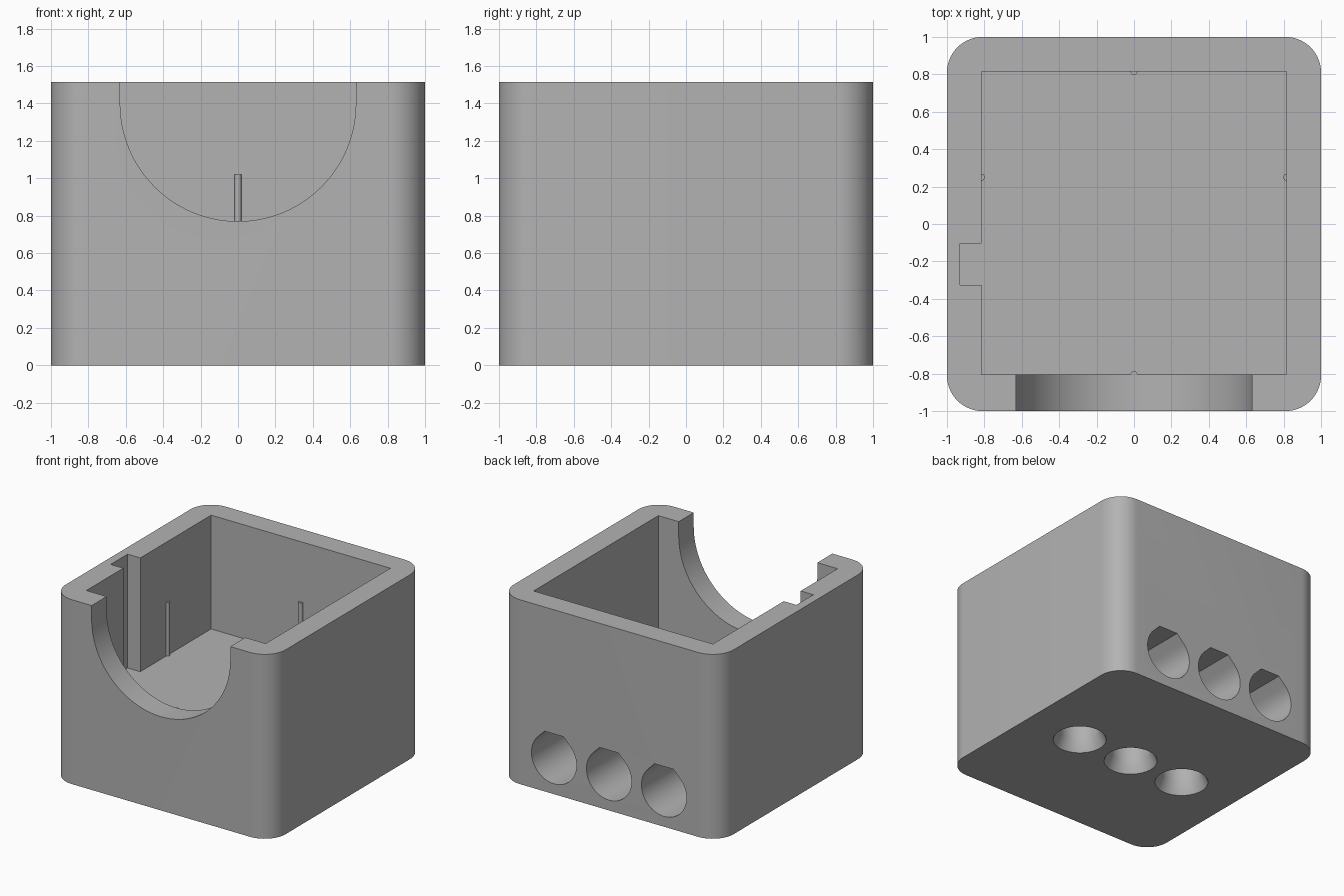
import bpy, bmesh, math

if "Cube" in bpy.data.objects:
    bpy.data.objects.remove(bpy.data.objects["Cube"])

HEIGHT = 1.515
FLOOR = 0.58
BORE_Z = 0.29

plastic = bpy.data.materials.new("plain_grey")
plastic.diffuse_color = (0.45, 0.45, 0.45, 1)
plastic.use_nodes = True
plastic.node_tree.nodes["Principled BSDF"].inputs["Base Color"].default_value = plastic.diffuse_color


def prism(name, profile, lo, hi, axis="Z"):
    """Extrude a 2D profile: (x, y) along Z, or (x, z) along Y."""
    bm = bmesh.new()
    place = (lambda a, b, t: (a, b, t)) if axis == "Z" else (lambda a, b, t: (a, t, b))
    rings = [[bm.verts.new(place(a, b, t)) for a, b in profile] for t in (lo, hi)]
    n = len(profile)
    bm.faces.new(rings[0])
    bm.faces.new(rings[1])
    for i in range(n):
        j = (i + 1) % n
        bm.faces.new((rings[0][i], rings[0][j], rings[1][j], rings[1][i]))
    bmesh.ops.recalc_face_normals(bm, faces=bm.faces)
    mesh = bpy.data.meshes.new(name)
    bm.to_mesh(mesh)
    bm.free()
    mesh.materials.append(plastic)
    ob = bpy.data.objects.new(name, mesh)
    bpy.context.collection.objects.link(ob)
    return ob


def arc(cx, cy, r, start, end, steps):
    angles = [math.radians(start + (end - start) * i / steps) for i in range(steps + 1)]
    return [(cx + r * math.cos(t), cy + r * math.sin(t)) for t in angles]


def rect(x0, x1, y0, y1):
    return [(x0, y0), (x1, y0), (x1, y1), (x0, y1)]


def combine(target, tool, operation):
    bpy.context.view_layer.objects.active = target
    mod = target.modifiers.new("cut", "BOOLEAN")
    mod.operation, mod.solver, mod.object = operation, "EXACT", tool
    bpy.ops.object.modifier_apply(modifier=mod.name)
    bpy.data.objects.remove(tool)


# Outer block with rounded vertical corners
outline = []
for k, (sx, sy) in enumerate([(1, 1), (-1, 1), (-1, -1), (1, -1)]):
    outline += arc(0.81 * sx, 0.81 * sy, 0.19, 90 * k, 90 * k + 90, 14)
body = prism("housing", outline, 0, HEIGHT)

# Main cavity and side slot as one pocket
pocket = [(-0.815, -0.805), (0.815, -0.805), (0.815, 0.815), (-0.815, 0.815),
          (-0.815, -0.105), (-0.93, -0.105), (-0.93, -0.325), (-0.815, -0.325)]
combine(body, prism("cavity", pocket, FLOOR, 2), "DIFFERENCE")

# U-shaped opening in the front wall
opening = arc(0, 1.4, 0.63, 180, 360, 56) + [(0.63, 2), (-0.63, 2)]
combine(body, prism("front_opening", opening, -1.2, -0.7, "Y"), "DIFFERENCE")

# Thin half-round ribs inside the cavity; the front one stops below the opening
for x, y, top in [(-0.815, 0.25, 1.02), (0.815, 0.25, 1.02),
                  (0, 0.815, 1.02), (0, -0.805, 0.765)]:
    rib = prism("rib", arc(x, y, 0.018, 0, 345, 23), FLOOR - 0.05, top)
    combine(body, rib, "UNION")

# Three channels: flat-topped teardrop bore from the back, countersunk hole below
R = 0.205
flat = R * math.tan(math.radians(22.5))
for x in (-0.5, 0, 0.5):
    bore = arc(x, BORE_Z, R, 135, 405, 42) + [(x + flat, BORE_Z + R), (x - flat, BORE_Z + R)]
    combine(body, prism("back_bore", bore, -0.04, 1.2, "Y"), "DIFFERENCE")
    combine(body, prism("bottom_hole", arc(x, -0.04, 0.155, 0, 352.5, 47), 0.05, 0.4), "DIFFERENCE")
    sink = prism("countersink", arc(x, -0.04, 0.155, 0, 352.5, 47), -0.09, 0.09)
    for v in sink.data.vertices:
        if v.co.z < 0:
            v.co.x = x + (v.co.x - x) * 0.245 / 0.155
            v.co.y = -0.04 + (v.co.y + 0.04) * 0.245 / 0.155
    combine(body, sink, "DIFFERENCE")

# Smooth the round walls, keep edges crisp
bpy.ops.object.select_all(action="DESELECT")
body.select_set(True)
bpy.context.view_layer.objects.active = body
bpy.ops.object.shade_smooth_by_angle(angle=math.radians(30))
